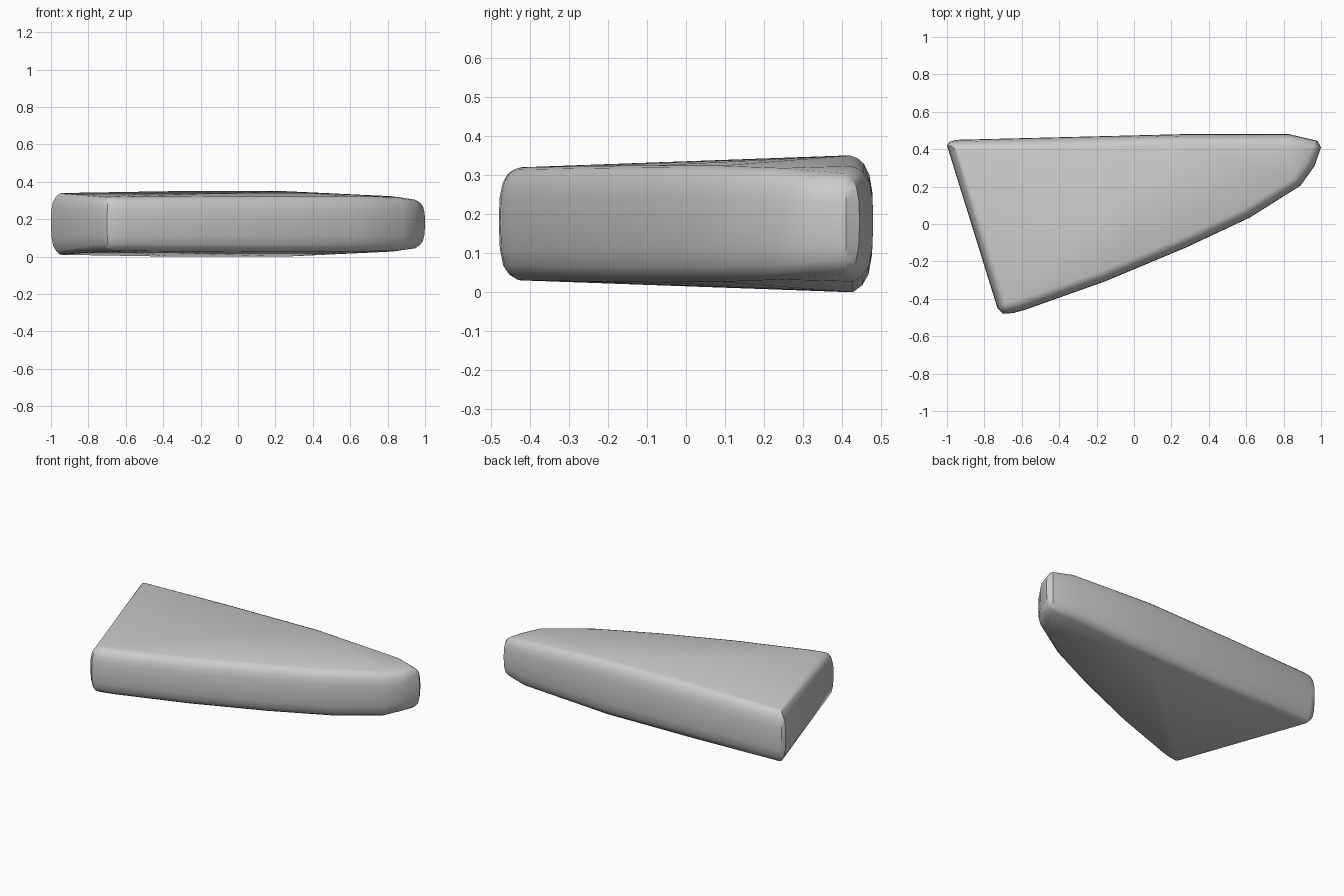
import bpy, bmesh, math
from mathutils import Vector

if "Cube" in bpy.data.objects:
    bpy.data.objects.remove(bpy.data.objects["Cube"])

# Plan outline, clockwise from the back left corner: x, y, half thickness
outline = [
    (-1.0, 0.42, .160), (-0.985, 0.44, .162), (-0.95, 0.45, .165),
    (-0.35, 0.464, .175), (0.25, 0.48, .175), (0.83, 0.48, .148),
    (0.98, 0.445, .130), (1.0, 0.41, .126), (0.965, 0.31, .132),
    (0.89, 0.205, .143), (0.62, 0.035, .149), (0.28, -0.125, .150),
    (-0.15, -0.305, .148), (-0.58, -0.458, .145), (-0.645, -0.476, .144),
    (-0.70, -0.48, .144), (-0.73, -0.45, .145),
]
# Rounded edge section: height (-1 bottom to 1 top), inward offset
section = [(-1, .052), (-.90, .028), (-.74, .012), (-.45, .003), (0, 0),
           (.45, .002), (.72, .010), (.88, .024), (.96, .040), (1, .058)]
MID = 0.175


def inward(i):
    """Average inward normal at an outline point."""
    p = [Vector(outline[(i + k) % len(outline)][:2]) for k in (-1, 0, 1)]
    d = (p[1] - p[0]).normalized() + (p[2] - p[1]).normalized()
    return Vector((d.y, -d.x)).normalized()


# Wedge slab: hull around the stacked outline rings
bm = bmesh.new()
for i, (x, y, h) in enumerate(outline):
    n = inward(i)
    for t, inset in section:
        bm.verts.new((x + n.x * inset, y + n.y * inset, MID + t * h))
hull = bmesh.ops.convex_hull(bm, input=bm.verts[:])
loose = [v for v in bm.verts if not v.link_faces]
bmesh.ops.delete(bm, geom=loose, context='VERTS')
bmesh.ops.recalc_face_normals(bm, faces=bm.faces[:])

mesh = bpy.data.meshes.new("wedge_slab")
bm.to_mesh(mesh)
bm.free()
slab = bpy.data.objects.new("wedge_slab", mesh)
bpy.context.collection.objects.link(slab)

# Smooth shading with the sharper creases kept
bpy.context.view_layer.objects.active = slab
slab.select_set(True)
bpy.ops.object.shade_smooth_by_angle(angle=math.radians(35))
